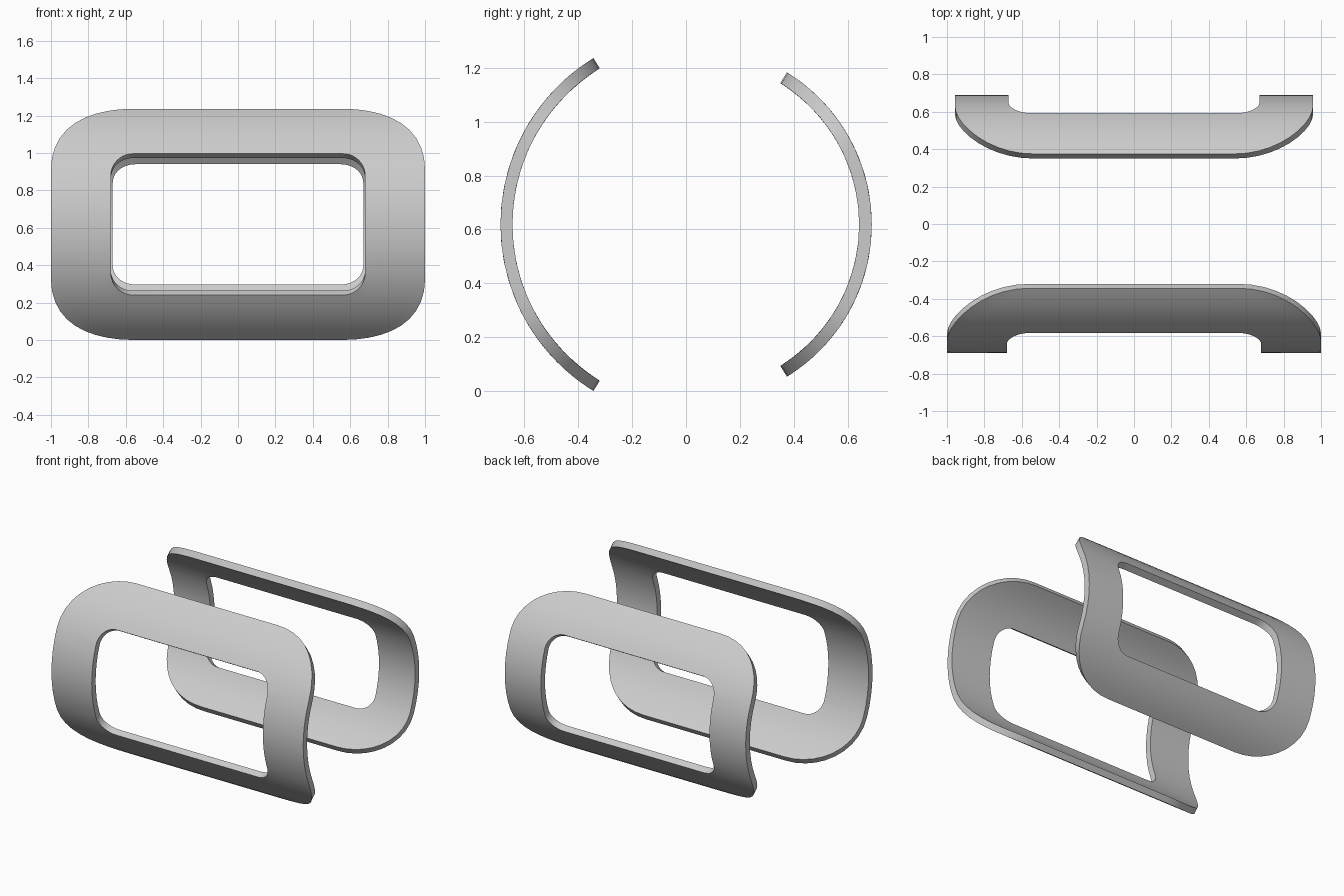
import bpy, bmesh
from math import sin, cos, pi, radians

if "Cube" in bpy.data.objects:
    bpy.data.objects.remove(bpy.data.objects["Cube"])

CZ = 0.618      # height of the bending axis
RINGS = 6       # bands between outer edge and opening


def rounded_outline(hx, ha, rx, ra, corner=10, side=8):
    """Rounded rectangle in (x, bend angle) space, counter-clockwise."""
    pts = []
    for sx, sa, start in ((1, 1, 0), (-1, 1, 90), (-1, -1, 180), (1, -1, 270)):
        for i in range(corner + 1):
            t = radians(start) + pi / 2 * i / corner
            pts.append((sx * (hx - rx) + rx * cos(t), sa * (ha - ra) + ra * sin(t)))
        # straight run to the next corner is subdivided
        x0, a0 = pts[-1]
        x1, a1 = {0: (-(hx - rx), ha), 90: (-hx, -(ha - ra)),
                  180: (hx - rx, -ha), 270: (hx, ha - ra)}[start]
        for i in range(1, side):
            f = i / side
            pts.append((x0 + (x1 - x0) * f, a0 + (a1 - a0) * f))
    return pts


def bent_frame(name, facing, yc, r_out, r_in, outer, opening):
    """Rounded frame wrapped on a cylinder about the x axis."""
    a, b = rounded_outline(*outer), rounded_outline(*opening)
    n = len(a)
    bm = bmesh.new()

    def surface(r):
        rows = []
        for k in range(RINGS + 1):
            f = k / RINGS
            row = []
            for (xa, aa), (xb, ab) in zip(a, b):
                x, t = xa + (xb - xa) * f, radians(aa + (ab - aa) * f)
                row.append(bm.verts.new((x, facing * (r * cos(t) - yc * -1), CZ + r * sin(t))))
            rows.append(row)
        return rows

    top, bot = surface(r_out), surface(r_in)
    # closed loop of bands: outer face, opening wall, inner face, rim wall
    loops = top + bot[::-1]
    for k in range(len(loops)):
        p, q = loops[k], loops[(k + 1) % len(loops)]
        for i in range(n):
            j = (i + 1) % n
            bm.faces.new((p[i], p[j], q[j], q[i]))
    bmesh.ops.recalc_face_normals(bm, faces=bm.faces)
    me = bpy.data.meshes.new(name)
    bm.to_mesh(me)
    bm.free()
    ob = bpy.data.objects.new(name, me)
    bpy.context.collection.objects.link(ob)
    bpy.context.view_layer.objects.active = ob
    ob.select_set(True)
    bpy.ops.object.shade_smooth_by_angle(angle=radians(35))
    ob.select_set(False)


# larger front frame and slightly smaller back frame
bent_frame("front_frame", -1, -0.0365, 0.7255, 0.681,
           (1.0, 58.4, 0.44, 34.4), (0.68, 31.4, 0.12, 10.5))
bent_frame("back_frame", 1, 0.026, 0.664, 0.617,
           (0.957, 58.3, 0.42, 33.0), (0.67, 31.4, 0.12, 10.5))
